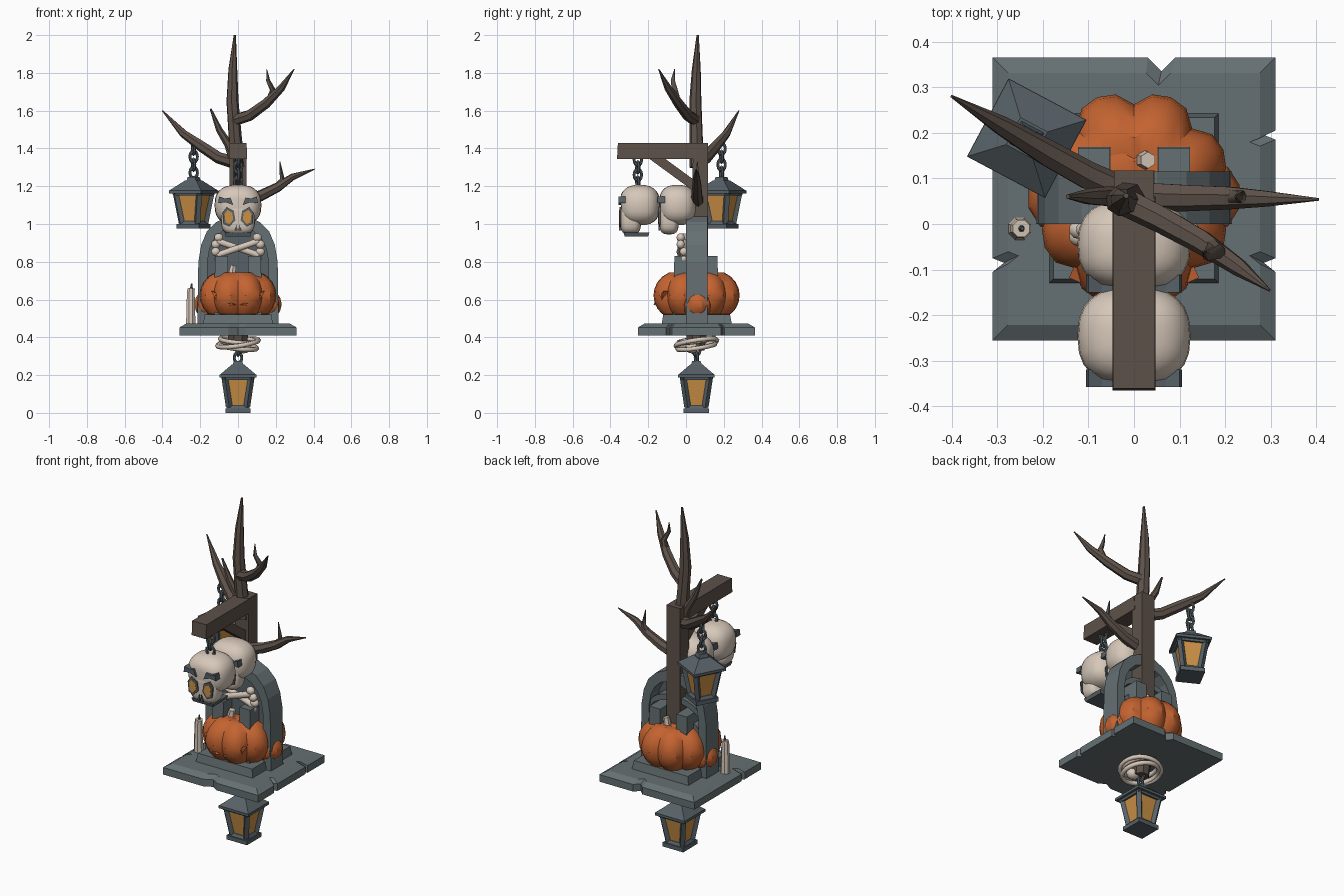
import bpy, bmesh, math
from mathutils import Vector, Matrix

cube = bpy.data.objects.get("Cube")
if cube:
    bpy.data.objects.remove(cube, do_unlink=True)


def material(name, rgb):
    m = bpy.data.materials.new(name)
    m.use_nodes = True
    col = (*rgb, 1)
    m.diffuse_color = col
    m.node_tree.nodes["Principled BSDF"].inputs["Base Color"].default_value = col
    return m


STONE = material("slate stone", (0.13, 0.16, 0.17))
IRON = material("dark iron", (0.095, 0.12, 0.135))
BONE = material("bone", (0.68, 0.58, 0.49))
ORANGE = material("pumpkin orange", (0.55, 0.125, 0.03))
WOOD = material("old wood", (0.11, 0.083, 0.068))
GLOW = material("amber glass", (0.6, 0.28, 0.06))


def finish(name, bm, mat, smooth=0, matrix=None):
    if matrix:
        bm.transform(matrix)
    bmesh.ops.recalc_face_normals(bm, faces=bm.faces)
    me = bpy.data.meshes.new(name)
    bm.to_mesh(me)
    bm.free()
    me.materials.append(mat)
    if smooth:
        me.shade_smooth()
        me.set_sharp_from_angle(angle=math.radians(smooth))
    ob = bpy.data.objects.new(name, me)
    bpy.context.collection.objects.link(ob)
    return ob


def box(name, x, y, z, mat, taper=1, matrix=None):
    """Box from ranges; the top is scaled by taper."""
    bm = bmesh.new()
    bmesh.ops.create_cube(bm, size=1)
    for v in bm.verts:
        k = taper if v.co.z > 0 else 1
        v.co = [(r[0] + r[1]) / 2 + c * (r[1] - r[0]) for r, c in
                zip((x, y, z), (v.co.x * k, v.co.y * k, v.co.z))]
    return finish(name, bm, mat, 0, matrix)


def tube(name, pts, radii, mat, n=8, smooth=50, matrix=None):
    """Tapered tube along a path."""
    pts = [Vector(p) for p in pts]
    bm, rings = bmesh.new(), []
    old = quat = None
    for i, p in enumerate(pts):
        t = (pts[min(i + 1, len(pts) - 1)] - pts[max(i - 1, 0)]).normalized()
        quat = t.to_track_quat('Z', 'Y') if old is None else old.rotation_difference(t) @ quat
        old = t
        rings.append([bm.verts.new(p + quat @ Vector((math.cos(a), math.sin(a), 0)) * radii[i])
                      for a in (math.tau * (k + 0.5) / n for k in range(n))])
    for a, b in zip(rings, rings[1:]):
        for k in range(n):
            bm.faces.new((a[k], a[(k + 1) % n], b[(k + 1) % n], b[k]))
    bm.faces.new(rings[0])
    bm.faces.new(rings[-1])
    return finish(name, bm, mat, smooth, matrix)


def plate(name, pts, y0, y1, mat, matrix=None):
    """Prism from an x-z outline."""
    bm = bmesh.new()
    f = bm.faces.new([bm.verts.new((x, y0, z)) for x, z in pts])
    out = bmesh.ops.extrude_face_region(bm, geom=[f])["geom"]
    bmesh.ops.translate(bm, vec=(0, y1 - y0, 0), verts=[v for v in out if isinstance(v, bmesh.types.BMVert)])
    return finish(name, bm, mat, 0, matrix)


def band(name, outer, inner, y0, y1, mat):
    """Solid strip between two x-z lines."""
    bm = bmesh.new()
    rings = [[bm.verts.new((p[0], y, p[1])) for p, y in ((o, y0), (o, y1), (i, y1), (i, y0))]
             for o, i in zip(outer, inner)]
    for a, b in zip(rings, rings[1:]):
        for k in range(4):
            bm.faces.new((a[k], a[(k + 1) % 4], b[(k + 1) % 4], b[k]))
    bm.faces.new(rings[0])
    bm.faces.new(rings[-1])
    return finish(name, bm, mat)


def blob(name, c, half, mat, power=1.0, seg=24, rings=14, front=1.0, smooth=60):
    """Rounded box; front clamps the -y side to a flat face."""
    bm = bmesh.new()
    bmesh.ops.create_uvsphere(bm, u_segments=seg, v_segments=rings, radius=1)
    for v in bm.verts:
        p = [math.copysign(abs(k) ** power, k) for k in v.co]
        p[1] = max(p[1], -front)
        v.co = [a + b * h for a, b, h in zip(c, p, half)]
    return finish(name, bm, mat, smooth)


def mirrored(pts):
    return pts + [(-x, z) for x, z in reversed(pts) if x]


# Base slab with chipped, chamfered edge
bm = bmesh.new()
outline = [(-.31, -.31), (-.05, -.31), (0, -.285), (.04, -.31), (.31, -.31), (.31, -.16), (.285, -.14),
           (.31, -.13), (.31, .13), (.285, .14), (.31, .15), (.31, .31), (.09, .31), (.06, .28),
           (.03, .31), (-.31, .31), (-.31, -.13), (-.285, -.14), (-.31, -.16)]
face = bm.faces.new([bm.verts.new((x, y + .055, .41)) for x, y in outline])
for z, k in ((.452, 1), (.472, .89)):
    geom = bmesh.ops.extrude_face_region(bm, geom=[face])["geom"]
    top = [g for g in geom if isinstance(g, bmesh.types.BMFace)][0]
    for v in top.verts:
        v.co = (v.co.x * k, (v.co.y - .055) * k + .055, z)
    if face.is_valid and z > .46:
        bm.faces.remove(face)
    face = top
finish("base_slab", bm, STONE)
box("plinth", (-.186, .186), (-.13, .243), (.465, .52), STONE, .95)

# Arched gravestone frame with recessed panel and tracery
outer = mirrored([(-.215, .465), (-.21, .8), (-.195, .89), (-.165, .96), (-.115, 1.01), (-.05, 1.04)])
inner = mirrored([(-.165, .465), (-.162, .8), (-.15, .87), (-.125, .92), (-.085, .96), (-.035, .98)])
band("arch_frame", outer, inner, 0, .115, STONE)
plate("arch_panel", [(x * 1.05, z) for x, z in inner], .02, .035, IRON)
for i, z in enumerate((.82, .72)):
    arc = [(.16 * math.sin(a), z + .08 * math.cos(a)) for a in (math.radians(15 * k) for k in range(-6, 7))]
    band(f"arch_tracery_{i}", arc, [(x, h - .035) for x, h in arc], .03, .105, STONE)
for s in (-1, 1):
    box(f"buttress_{s}", sorted((s * .05, s * .125)), (-.07, .175), (.5, .83), STONE, .93)


# Pumpkins
def pumpkin(name, y, stem):
    bm = bmesh.new()
    bmesh.ops.create_uvsphere(bm, u_segments=32, v_segments=12, radius=1)
    for v in bm.verts:
        lobe = .85 + .15 * abs(math.sin(4 * math.atan2(v.co.y, v.co.x))) ** .6
        flat = math.hypot(v.co.x, v.co.y)
        r = .212 * lobe * flat ** .75
        z = .622 + .14 * v.co.z - .035 * max(0, 1 - flat * 2)
        v.co = (r * v.co.x / max(flat, .001), y + r * v.co.y / max(flat, .001), max(z, .515))
    finish(name, bm, ORANGE, 35)
    x, sy = stem
    tube(name + "_stem", [(x, sy, .7), (x, sy, .75), (x + .006, sy, .78)], [.028, .02, .018], BONE, 6)


pumpkin("front_pumpkin", .03, (-.03, -.02))
pumpkin("back_pumpkin", .082, (.025, .14))
for s in (-1, 1):
    blob(f"side_pumpkin_{s}", (s * .165, .06, .575), (.07, .08, .075), ORANGE, 1, 10, 6, smooth=30)
    turn = Matrix.Translation((0, .03, 0)) @ Matrix.Rotation(s * math.radians(24), 4, 'Z')
    lid = [(-s * .062, .572), (s * .02, .565), (s * .07, .645), (0, .62)]
    eye = [(-s * .04, .577), (s * .015, .573), (s * .042, .617), (0, .602)]
    plate(f"pumpkin_eyelid_{s}", lid, -.193, -.15, ORANGE, turn)
    plate(f"pumpkin_eye_{s}", eye, -.198, -.19, IRON, turn)

# Post, beam and brace
box("post", (-.045, .045), (.035, .118), (.5, 1.43), WOOD, .98)
box("beam", (-.047, .047), (-.365, .06), (1.345, 1.428), WOOD, .98)
tube("brace", [(0, -.2, 1.38), (0, .06, 1.19)], [.035, .035], WOOD, 4)

# Bare tree branches
branches = {
    "trunk_branch": ([(0, .06, 1.3), (-.015, .055, 1.45), (-.03, .05, 1.65), (-.028, .055, 1.82), (-.017, .062, 2)],
                     [.042, .036, .033, .024, .006]),
    "upper_branch": ([(-.02, .05, 1.55), (.06, .01, 1.575), (.15, -.04, 1.64), (.23, -.095, 1.72), (.297, -.145, 1.82)],
                     [.032, .03, .027, .02, .003]),
    "upper_twig": ([(.17, -.05, 1.66), (.185, -.06, 1.71), (.16, -.07, 1.76), (.152, -.06, 1.82)], [.02, .016, .011, .002]),
    "lantern_branch": ([(0, .06, 1.32), (-.1, .105, 1.35), (-.19, .155, 1.41), (-.29, .215, 1.48), (-.4, .28, 1.6)],
                       [.034, .032, .03, .022, .003]),
    "left_twig": ([(-.01, .06, 1.3), (-.05, .06, 1.42), (-.1, .06, 1.5), (-.145, .06, 1.61)], [.025, .023, .018, .005]),
    "right_branch": ([(.02, .06, 1.12), (.12, .058, 1.15), (.21, .058, 1.195), (.29, .056, 1.25), (.405, .054, 1.29)],
                     [.034, .03, .026, .018, .003]),
    "right_twig": ([(.2, .058, 1.19), (.235, .06, 1.235), (.222, .06, 1.33)], [.02, .014, .002]),
}
for name, (path, radii) in branches.items():
    tube(name, path, radii, WOOD, 7)


# Lanterns and chains
def chain(name, x, y, z0, z1):
    n = round((z1 - z0) / .042)
    for i in range(n):
        bpy.ops.mesh.primitive_torus_add(major_segments=12, minor_segments=6, major_radius=.021, minor_radius=.008,
                                         location=(x, y, z0 + (i + .5) * (z1 - z0) / n),
                                         rotation=(math.pi / 2, 0, i % 2 * math.pi / 2 + .3))
        link = bpy.context.object
        link.name = f"{name}_link_{i}"
        link.scale.y = 1.35
        link.data.materials.append(IRON)


def lantern(name, x, y, z, turn):
    m = Matrix.Translation((x, y, z)) @ Matrix.Rotation(math.radians(turn), 4, 'Z')
    parts = (("base", .067, 0, .024, IRON, 1), ("foot", .06, .024, .04, IRON, .85),
             ("glass", .047, .035, .185, GLOW, 1.5), ("collar", .08, .175, .19, IRON, 1.05),
             ("eave", .097, .187, .202, IRON, 1), ("roof", .096, .202, .255, IRON, .35),
             ("cap", .028, .255, .275, IRON, .8))
    for part, h, z0, z1, mat, taper in parts:
        box(f"{name}_{part}", (-h, h), (-h, h), (z0, z1), mat, taper, m)
    for k in range(4):
        sx, sy = (1 if k in (0, 3) else -1), (1 if k < 2 else -1)
        tube(f"{name}_bar_{k}", [(sx * .046, sy * .046, .03), (sx * .07, sy * .07, .19)], [.018, .018], IRON, 4, 0, m)


lantern("lower_lantern", 0, .055, 0, 0)
chain("lower_chain", 0, .055, .27, .40)
lantern("side_lantern", -.235, .188, .975, -28)
chain("side_chain", -.235, .188, 1.25, 1.42)


# Skulls
def skull(name, y, half_y):
    blob(name + "_cranium", (0, y, 1.1), (.124, half_y, .107), BONE, .78, front=.93)
    blob(name + "_face", (0, y - half_y * .45, 1.03), (.09, half_y * .52, .085), BONE, .6, front=.93)
    f = y - half_y * .93 - .004
    for s in (-1, 1):
        eye = [(s * a, b) for a, b in ((.014, 1.02), (.022, 1.07), (.06, 1.09), (.082, 1.06), (.075, 1.0), (.045, .985))]
        plate(f"{name}_socket_{s}", eye, f - .003, f + .006, IRON)
        core = [(s * .048 + (a - s * .048) * .68, 1.035 + (b - 1.035) * .72) for a, b in eye]
        plate(f"{name}_eye_{s}", core, f - .005, f + .003, GLOW)
        brow = [(s * a, b) for a, b in ((.025, 1.1), (.065, 1.115), (.105, 1.11), (.1, 1.145), (.07, 1.135), (.04, 1.14))]
        plate(f"{name}_brow_{s}", brow, f - .008, f + .03, IRON)
        plate(f"{name}_nose_{s}", [(s * .003, .965), (s * .02, .965), (s * .006, 1.0)], f - .004, f + .004, IRON)


skull("front_skull", -.245, .108)
box("front_skull_tray", (-.065, .065), (-.325, -.2), (.935, .955), IRON, 1.1)
chain("skull_chain", 0, -.255, 1.2, 1.36)
skull("rear_skull", -.045, .1)

# Crossed bones
for s in (-1, 1):
    ends = [Vector((-s * .11, -.02 - .008 * s, .835)), Vector((s * .11, -.02 - .008 * s, .91))]
    tube(f"cross_bone_{s}", ends, [.018, .018], BONE)
    for i, e in enumerate(ends):
        for d in (-1, 1):
            blob(f"bone_knob_{s}_{i}_{d}", e + Vector((d * s * -.008, 0, d * .018)), (.025, .022, .023), BONE, 1, 10, 8)

# Candle
tube("candle", [(-.25, -.01, .465), (-.25, -.01, .64), (-.247, -.01, .66)], [.027, .022, .02], BONE, 8, 30)
tube("candle_wick", [(-.247, -.01, .655), (-.245, -.01, .685)], [.008, .004], IRON, 6)

# Root stub bound with rope under the slab
tube("root_stub", [(0, .055, .42), (0, .055, .33)], [.06, .045], WOOD, 8, 30)
for i, (r, z, tilt) in enumerate(((.095, .385, 5), (.11, .37, -8), (.1, .352, 6))):
    bpy.ops.mesh.primitive_torus_add(major_segments=24, minor_segments=6, major_radius=r, minor_radius=.013,
                                     location=(0, .055, z), rotation=(math.radians(8), math.radians(tilt), 0))
    bpy.context.object.name = f"rope_coil_{i}"
    bpy.context.object.data.materials.append(BONE)
    bpy.ops.object.shade_smooth()
blob("rope_knot", (.03, .03, .345), (.04, .035, .03), BONE, 1, 10, 8)
